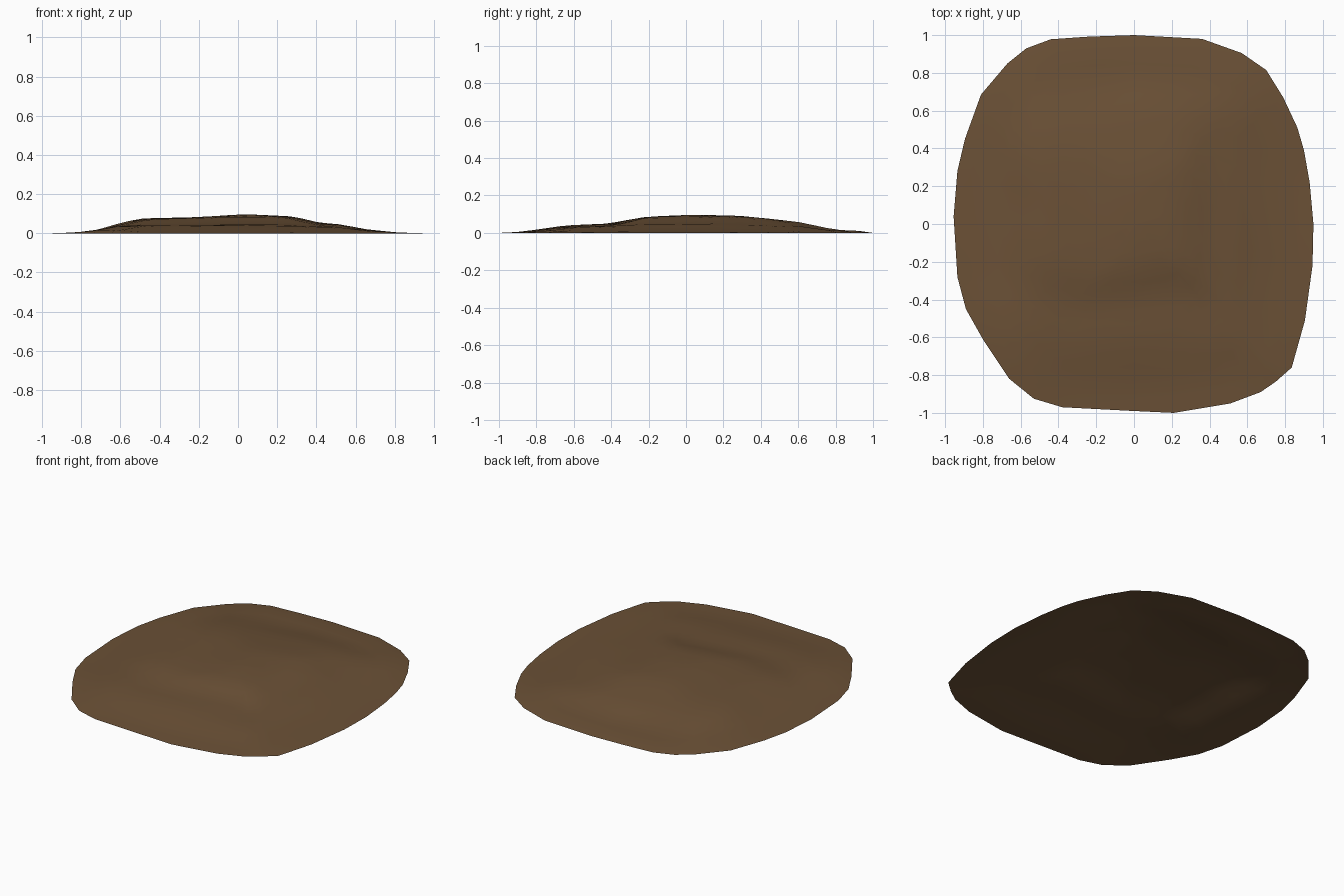
import bpy, bmesh, math
from mathutils import noise, Vector

if "Cube" in bpy.data.objects:
    bpy.data.objects.remove(bpy.data.objects["Cube"])

# outline seen from above, anticlockwise
OUTLINE = [(.95, 0), (.93, .22), (.90, .39), (.865, .51), (.79, .67), (.70, .815), (.57, .905),
           (.36, .98), (0, 1), (-.24, .992), (-.44, .978), (-.57, .93), (-.67, .85), (-.81, .685),
           (-.895, .45), (-.935, .28), (-.955, .04), (-.935, -.28), (-.89, -.45), (-.80, -.61),
           (-.66, -.82), (-.53, -.925), (-.38, -.97), (0, -.99), (.21, -1), (.51, -.95),
           (.67, -.89), (.75, -.835), (.835, -.76), (.905, -.51), (.945, -.22)]
# height profiles across and along the mound
ACROSS = [(-.95, 0), (-.75, .01), (-.66, .032), (-.56, .06), (-.48, .077), (-.25, .081), (0, .095),
          (.1, .096), (.27, .088), (.42, .05), (.5, .047), (.65, .02), (.82, .004), (.95, 0)]
ALONG = [(-1, 0), (-.85, .008), (-.6, .043), (-.4, .05), (-.2, .086), (0, .096), (.25, .093),
         (.4, .078), (.6, .057), (.72, .03), (.8, .016), (.9, .012), (1, 0)]
TOP = .096


def sample(profile, t):
    for (a, ha), (b, hb) in zip(profile, profile[1:]):
        if t <= b:
            return ha + (hb - ha) * max(0, t - a) / (b - a)
    return 0


def height(x, y):
    # gentle wobble makes the ridges irregular
    u = x + .07 * noise.noise(Vector((x * 2.5, y * 2.5, 3)))
    v = y + .10 * noise.noise(Vector((x * 2.5, y * 2.5, 8)))
    a, b = sample(ACROSS, u), sample(ALONG, v)
    return .5 * min(a, b) + .5 * a * b / TOP


# mound surface: rings shrinking from the outline to the middle
bm = bmesh.new()
RINGS = 13
rings = []
for i in range(RINGS):
    s = 1 - i / RINGS
    rings.append([bm.verts.new((x * s, y * s, height(x * s, y * s) if i else 0))
                  for x, y in OUTLINE])
n = len(OUTLINE)
for lo, hi in zip(rings, rings[1:]):
    for j in range(n):
        k = (j + 1) % n
        bm.faces.new((lo[j], lo[k], hi[k], hi[j]))
centre = bm.verts.new((0, 0, height(0, 0)))
for j in range(n):
    bm.faces.new((rings[-1][j], rings[-1][(j + 1) % n], centre))
for f in bm.faces:
    f.smooth = True
mesh = bpy.data.meshes.new("dirt_mound")
bm.to_mesh(mesh)
bm.free()
mound = bpy.data.objects.new("dirt_mound", mesh)
bpy.context.collection.objects.link(mound)

# earth colour
mat = bpy.data.materials.new("brown earth")
mat.diffuse_color = (.147, .082, .037, 1)
mat.use_nodes = True
mat.node_tree.nodes["Principled BSDF"].inputs["Base Color"].default_value = mat.diffuse_color
mesh.materials.append(mat)
